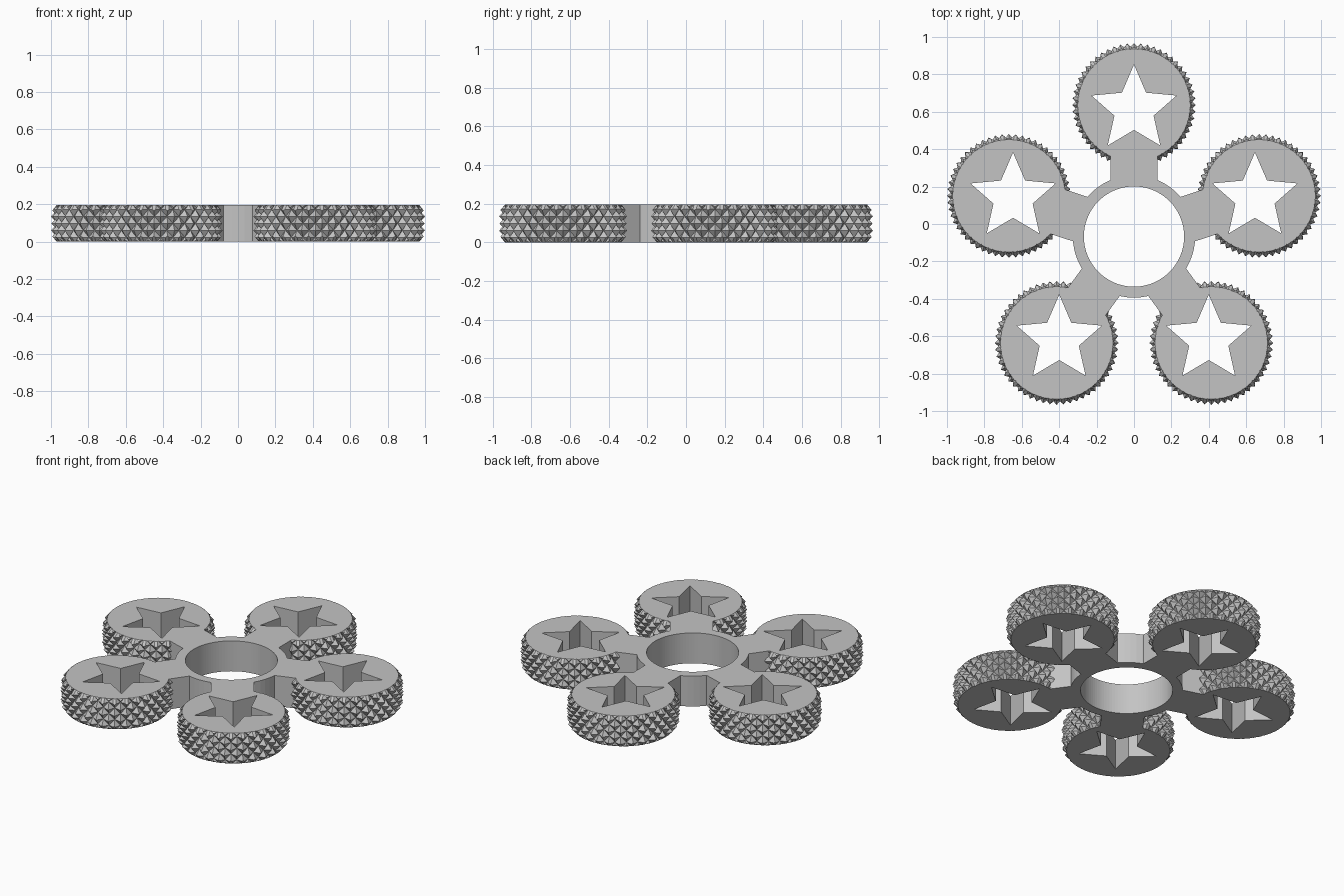
import bpy, bmesh, math
from math import sin, cos, pi

if "Cube" in bpy.data.objects:
    bpy.data.objects.remove(bpy.data.objects["Cube"])

HEIGHT = 0.195
HUB_Y = -0.067
WHEEL_RING, STAR_RING = 0.703, 0.68
TIP_R, VALLEY_R = 0.331, 0.298
TEETH, ROW = 28, 0.037
DIRECTIONS = [pi / 2 + k * 2 * pi / 5 for k in range(5)]

grey = bpy.data.materials.new("plain_grey")
grey.use_nodes = True
grey.diffuse_color = (0.55, 0.55, 0.55, 1)
grey.node_tree.nodes["Principled BSDF"].inputs["Base Color"].default_value = grey.diffuse_color


def stack(name, rings):
    """Closed solid from rings of points listed from bottom to top."""
    bm = bmesh.new()
    loops = [[bm.verts.new(p) for p in ring] for ring in rings]
    n = len(loops[0])
    bm.faces.new(loops[0][::-1])
    bm.faces.new(loops[-1])
    for low, high in zip(loops, loops[1:]):
        for i in range(n):
            j = (i + 1) % n
            bm.faces.new((low[i], low[j], high[j], high[i]))
    return finish(name, bm)


def finish(name, bm):
    bmesh.ops.recalc_face_normals(bm, faces=bm.faces)
    mesh = bpy.data.meshes.new(name)
    bm.to_mesh(mesh)
    bm.free()
    mesh.materials.append(grey)
    obj = bpy.data.objects.new(name, mesh)
    bpy.context.collection.objects.link(obj)
    return obj


def circle(r, z, n):
    return [(r * cos(2 * pi * i / n), r * sin(2 * pi * i / n), z) for i in range(n)]


def prism(name, points, z0=0, z1=HEIGHT):
    return stack(name, [[(x, y, z) for x, y in points] for z in (z0, z1)])


def boolean(obj, tool, operation):
    """Apply a boolean and remove the tool."""
    mod = obj.modifiers.new("cut", 'BOOLEAN')
    mod.object, mod.operation, mod.solver = tool, operation, 'EXACT'
    bpy.context.view_layer.update()
    graph = bpy.context.evaluated_depsgraph_get()
    mesh = bpy.data.meshes.new_from_object(obj.evaluated_get(graph))
    obj.modifiers.clear()
    obj.data = mesh
    bpy.data.objects.remove(tool)


def knurl():
    """Cylinder covered in staggered four-sided points."""
    bm = bmesh.new()
    n = 2 * TEETH
    levels = range(-3, 4)
    rows = []
    for k in levels:
        row = []
        for i in range(n):
            r = TIP_R if (i + k) % 2 else VALLEY_R
            a = i * pi / TEETH
            row.append(bm.verts.new((r * cos(a), r * sin(a), HEIGHT / 2 + k * ROW)))
        rows.append(row)
    for k, low, high in zip(levels, rows, rows[1:]):
        for i in range(n):
            j = (i + 1) % n
            a, b, c, d = low[i], low[j], high[j], high[i]
            # Crease each cell from valley to valley
            if (i + k) % 2:
                bm.faces.new((a, b, d))
                bm.faces.new((b, c, d))
            else:
                bm.faces.new((a, b, c))
                bm.faces.new((a, c, d))
    bm.faces.new(rows[0][::-1])
    bm.faces.new(rows[-1])
    return finish("knurled_wheel", bm)


# Knurled wheel body with chamfered rims
base = knurl()
chamfer = 0.035
envelope = stack("envelope", [
    circle(VALLEY_R + 0.003, 0, 112), circle(TIP_R + 0.001, chamfer, 112),
    circle(TIP_R + 0.001, HEIGHT - chamfer, 112), circle(VALLEY_R + 0.003, HEIGHT, 112)])
boolean(base, envelope, 'INTERSECT')

# Five wheels, each with an upright star hole
star = []
for i in range(10):
    r = 0.11 if i % 2 else 0.239
    a = pi / 2 + i * pi / 5
    star.append((r * cos(a), r * sin(a)))

for k, a in enumerate(DIRECTIONS):
    wheel = base.copy()
    wheel.data = base.data.copy()
    wheel.name = f"knurled_wheel_{k + 1}"
    bpy.context.collection.objects.link(wheel)
    wheel.location = (WHEEL_RING * cos(a), HUB_Y + WHEEL_RING * sin(a), 0)
    cutter = prism("star_cutter", star, -0.1, HEIGHT + 0.1)
    cutter.location = (STAR_RING * cos(a), HUB_Y + STAR_RING * sin(a), 0)
    boolean(wheel, cutter, 'DIFFERENCE')
bpy.data.objects.remove(base)

# Hub ring with five spokes
hub = stack("hub", [circle(0.327, z, 60) for z in (0, HEIGHT)])
for a in DIRECTIONS:
    spoke = prism("spoke", [(0.1, -0.125), (0.45, -0.125), (0.45, 0.125), (0.1, 0.125)])
    spoke.rotation_euler.z = a
    boolean(hub, spoke, 'UNION')
bore = stack("bore", [circle(0.268, z, 100) for z in (-0.1, HEIGHT + 0.1)])
boolean(hub, bore, 'DIFFERENCE')
hub.location.y = HUB_Y
